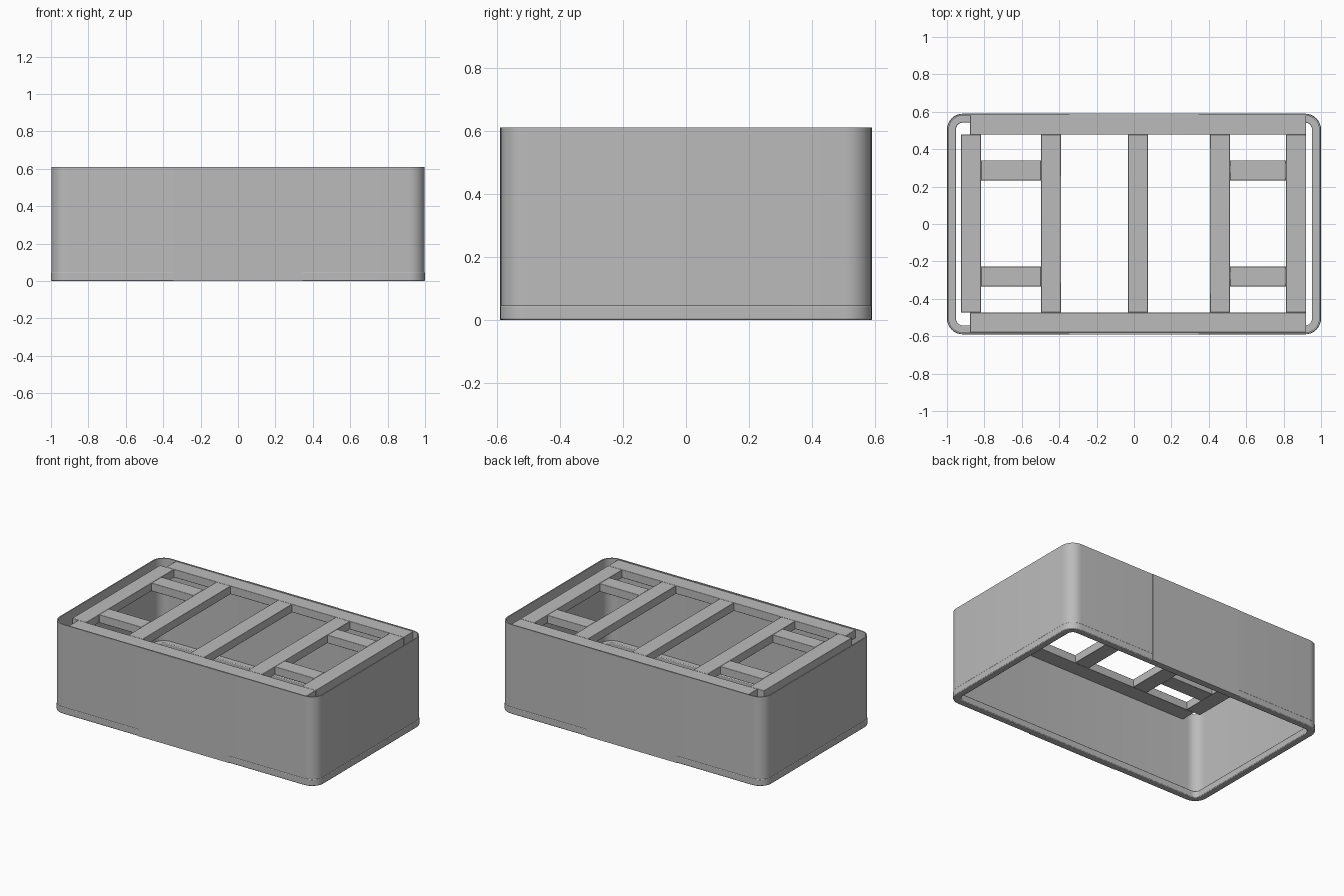
import bpy
import bmesh
from math import cos, sin, pi

if "Cube" in bpy.data.objects:
    bpy.data.objects.remove(bpy.data.objects["Cube"], do_unlink=True)

grey = bpy.data.materials.new("plain grey")
grey.use_nodes = True
colour = (0.5, 0.5, 0.5, 1)
grey.diffuse_color = colour
grey.node_tree.nodes["Principled BSDF"].inputs["Base Color"].default_value = colour


def finish(name, bm, bevel=0):
    bmesh.ops.recalc_face_normals(bm, faces=bm.faces)
    mesh = bpy.data.meshes.new(name)
    bm.to_mesh(mesh)
    bm.free()
    mesh.materials.append(grey)
    obj = bpy.data.objects.new(name, mesh)
    bpy.context.collection.objects.link(obj)
    if bevel:
        mod = obj.modifiers.new("soft edges", 'BEVEL')
        mod.width = bevel
        mod.segments = 2
        mod.limit_method = 'ANGLE'
    bpy.ops.object.select_all(action='DESELECT')
    obj.select_set(True)
    bpy.context.view_layer.objects.active = obj
    bpy.ops.object.shade_smooth_by_angle()
    return obj


def rounded_outline(hx, hy, radius, steps=8):
    points = []
    for quarter, (sx, sy) in enumerate([(1, 1), (-1, 1), (-1, -1), (1, -1)]):
        for i in range(steps + 1):
            a = (quarter + i / steps) * pi / 2
            points.append((sx * (hx - radius) + radius * cos(a),
                           sy * (hy - radius) + radius * sin(a)))
    return points


def rounded_tube(name, hx, hy, radius, wall, z0, z1, bevel=0):
    bm = bmesh.new()
    outer = rounded_outline(hx, hy, radius)
    inner = rounded_outline(hx - wall, hy - wall, radius - wall)
    loops = [[bm.verts.new((x, y, z)) for x, y in line]
             for line, z in ((outer, z0), (outer, z1), (inner, z1), (inner, z0))]
    count = len(outer)
    for k in range(4):
        a, b = loops[k], loops[(k + 1) % 4]
        for i in range(count):
            j = (i + 1) % count
            bm.faces.new((a[i], a[j], b[j], b[i]))
    return finish(name, bm, bevel)


def bar(name, x0, x1, y0, y1, z0, z1, bevel=0):
    bm = bmesh.new()
    bmesh.ops.create_cube(bm, size=1)
    for v in bm.verts:
        v.co = ((x0 + x1) / 2 + v.co.x * (x1 - x0),
                (y0 + y1) / 2 + v.co.y * (y1 - y0),
                (z0 + z1) / 2 + v.co.z * (z1 - z0))
    return finish(name, bm, bevel)


# Thin outer skin and the heavier ring around its foot
rounded_tube("outer_skin", 0.998, 0.588, 0.083, 0.008, 0.004, 0.61)
rounded_tube("bottom_ring", 1.0, 0.59, 0.085, 0.048, 0, 0.047, 0.005)

# Flush centre panels on the long sides
for side, name in ((-1, "front_panel"), (1, "back_panel")):
    y0, y1 = sorted((side * 0.586, side * 0.5905))
    bar(name, -0.345, 0.345, y0, y1, 0, 0.61)

# Top frame: long rails, cross bars and short braces
width, low, high = 0.107, 0.55, 0.606
for name, y in (("front_rail", -0.58), ("back_rail", 0.478)):
    bar(name, -0.877, 0.92, y, y + width, low, high, 0.003)
for i, x in enumerate((-0.925, -0.497, -0.032, 0.406, 0.813)):
    bar(f"cross_bar_{i + 1}", x, x + width, -0.473, 0.478, low, high, 0.003)
for side, x0, x1 in (("right", -0.818, -0.497), ("left", 0.513, 0.813)):
    for end, y in (("front", -0.334), ("back", 0.233)):
        bar(f"{side}_{end}_brace", x0, x1, y, y + width, low, high, 0.003)
